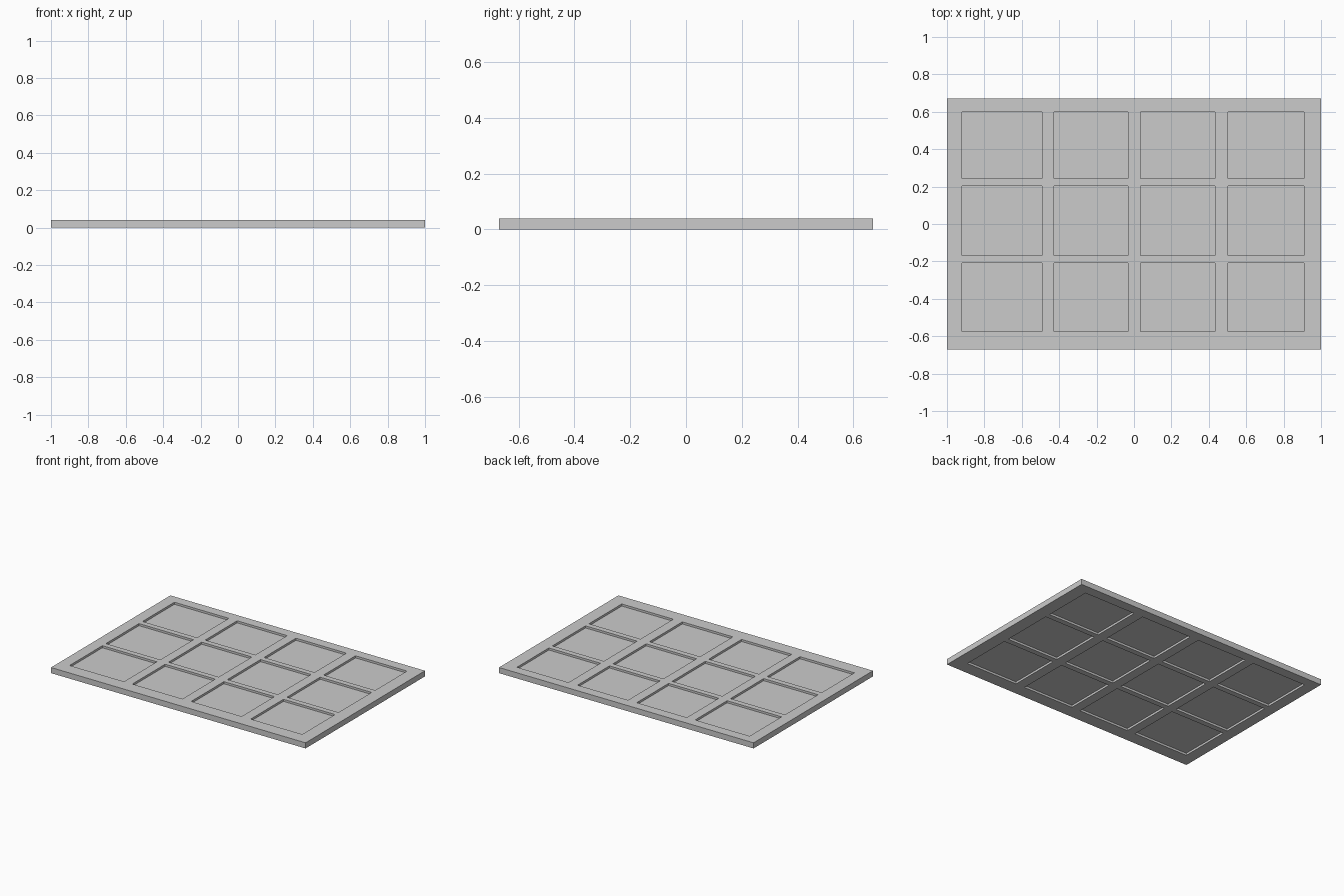
import bpy, bmesh

if "Cube" in bpy.data.objects:
    bpy.data.objects.remove(bpy.data.objects["Cube"])

# Grid lines: outer edges and the edges of each recessed pane
XS = [-1.0, -0.92, -0.492, -0.427, -0.033, 0.035, 0.432, 0.503, 0.908, 1.0]
YS = [-0.67, -0.576, -0.208, -0.169, 0.203, 0.242, 0.60, 0.67]
THICK, DEPTH = 0.04, 0.015

bm = bmesh.new()


def grid_side(z, inward):
    """Flat side of the frame with its panes pushed inward."""
    verts = [[bm.verts.new((x, y, z)) for x in XS] for y in YS]
    panes = []
    for j in range(len(YS) - 1):
        for i in range(len(XS) - 1):
            f = bm.faces.new((verts[j][i], verts[j][i + 1],
                              verts[j + 1][i + 1], verts[j + 1][i]))
            if i % 2 and j % 2:
                panes.append(f)
    for f in panes:
        ring = list(f.verts)
        inner = [bm.verts.new((v.co.x, v.co.y, z + inward)) for v in ring]
        bm.faces.new(inner)
        for k in range(4):
            n = (k + 1) % 4
            bm.faces.new((ring[k], ring[n], inner[n], inner[k]))
    bmesh.ops.delete(bm, geom=panes, context='FACES_ONLY')
    # Perimeter loop, counter-clockwise
    return (verts[0][:-1] + [r[-1] for r in verts[:-1]]
            + verts[-1][:0:-1] + [r[0] for r in verts[:0:-1]])


# Both faces, joined by the outer rim
low = grid_side(0.0, DEPTH)
high = grid_side(THICK, -DEPTH)
for k in range(len(low)):
    n = (k + 1) % len(low)
    bm.faces.new((low[k], low[n], high[n], high[k]))
bmesh.ops.recalc_face_normals(bm, faces=bm.faces[:])

mesh = bpy.data.meshes.new("window_panel")
bm.to_mesh(mesh)
bm.free()
bpy.context.collection.objects.link(bpy.data.objects.new("window_panel", mesh))
